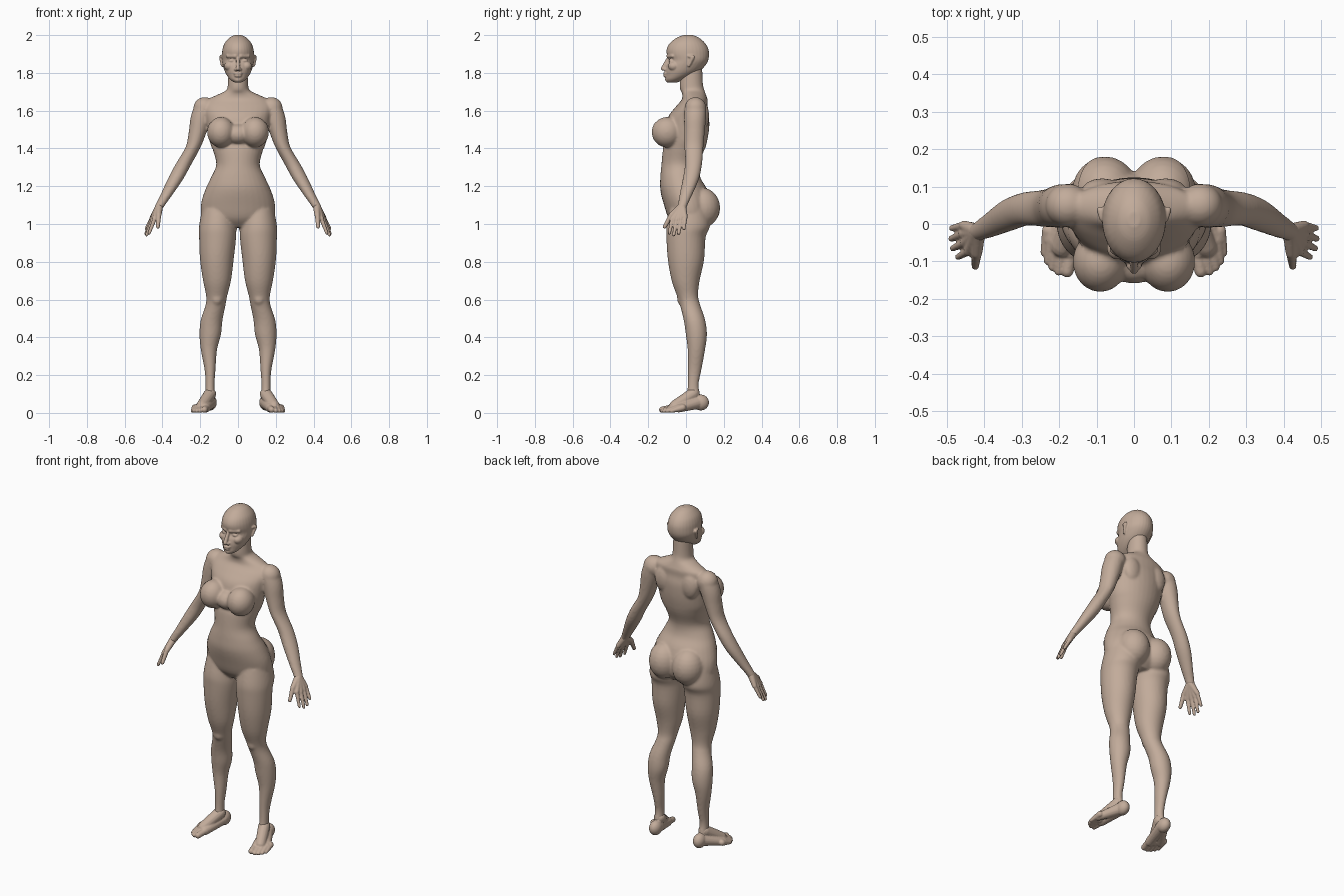
import bpy, bmesh, math
from mathutils import Vector

skin = bpy.data.materials.new("skin")
skin.diffuse_color = (0.54, 0.41, 0.325, 1)


def bridge(bm, rings):
    """Closed tube through rings of points."""
    rings = [[bm.verts.new(p) for p in ring] for ring in rings]
    n = len(rings[0])
    for a, b in zip(rings, rings[1:]):
        for k in range(n):
            bm.faces.new((a[k], a[(k + 1) % n], b[(k + 1) % n], b[k]))
    bm.faces.new(rings[0])
    bm.faces.new(rings[-1])


def smooth_rows(rows, steps=4):
    """Catmull-Rom interpolation of cross-section rows."""
    out = []
    for i in range(len(rows) - 1):
        a, b, c, d = rows[max(i - 1, 0)], rows[i], rows[i + 1], rows[min(i + 2, len(rows) - 1)]
        for k in range(steps):
            t = k / steps
            out.append([0.5 * (2 * q + (r - p) * t + (2 * p - 5 * q + 4 * r - s) * t * t
                               + (3 * q - p - 3 * r + s) * t ** 3)
                        for p, q, r, s in zip(a, b, c, d)])
    return out + [rows[-1]]


def loft(bm, rows, sides=(1, -1), n=32):
    """Horizontal ellipses, rows of (z, centre x, centre y, half width, half depth)."""
    turn = [(math.cos(2 * math.pi * k / n), math.sin(2 * math.pi * k / n)) for k in range(n)]
    for s in sides:
        bridge(bm, [[(s * (x + w * c), y + d * e, z) for c, e in turn] for z, x, y, w, d in rows])


def ball(bm, c, r, sides=(1, -1)):
    arcs = [math.radians(a) for a in range(-84, 85, 14)]
    loft(bm, [(c[2] + r[2] * math.sin(a), c[0], c[1], r[0] * math.cos(a), r[1] * math.cos(a))
              for a in arcs], sides, 24)


def limb(bm, a, b, r0, r1, sides=(1, -1), n=14):
    """Tapered rod with round ends from a to b."""
    for s in sides:
        p, q = Vector((s * a[0], a[1], a[2])), Vector((s * b[0], b[1], b[2]))
        axis = (q - p).normalized()
        u = axis.orthogonal().normalized()
        v = axis.cross(u)
        rings = []
        for end, r, angles in ((p, r0, (-80, -55, -28, 0)), (q, r1, (0, 28, 55, 80))):
            for t in map(math.radians, angles):
                mid, rad = end + axis * r * math.sin(t), r * math.cos(t)
                rings.append([mid + rad * (u * math.cos(2 * math.pi * k / n)
                                           + v * math.sin(2 * math.pi * k / n)) for k in range(n)])
        bridge(bm, rings)


def add_object(name, bm):
    me = bpy.data.meshes.new(name)
    bm.to_mesh(me)
    bm.free()
    me.materials.append(skin)
    me.polygons.foreach_set("use_smooth", [True] * len(me.polygons))
    ob = bpy.data.objects.new(name, me)
    bpy.context.collection.objects.link(ob)
    return ob


def fuse(name, bm, voxel, iterations):
    """Melt overlapping parts into one smooth skin."""
    bmesh.ops.recalc_face_normals(bm, faces=bm.faces[:])
    ob = add_object(name, bm)
    mod = ob.modifiers.new("fuse", 'REMESH')
    mod.mode = 'VOXEL'
    mod.voxel_size = voxel
    mod.use_smooth_shade = True
    mod = ob.modifiers.new("soften", 'SMOOTH')
    mod.factor = 0.5
    mod.iterations = iterations
    dg = bpy.context.evaluated_depsgraph_get()
    me = bpy.data.meshes.new_from_object(ob.evaluated_get(dg))
    ob.modifiers.clear()
    ob.data = me
    me.materials.clear()
    me.materials.append(skin)
    return ob


# body: neck and trunk
bm = bmesh.new()
loft(bm, smooth_rows([
    (1.83, 0, .03, .050, .056), (1.74, 0, .028, .054, .062), (1.71, 0, .033, .060, .064),
    (1.695, 0, .04, .085, .062), (1.675, 0, .045, .13, .064), (1.655, 0, .045, .165, .07),
    (1.62, 0, .03, .182, .085), (1.57, 0, .015, .172, .108), (1.50, 0, .005, .16, .115),
    (1.44, 0, .0, .149, .11), (1.395, 0, -.012, .134, .11), (1.315, 0, -.03, .115, .10),
    (1.247, 0, -.03, .143, .106), (1.183, 0, -.012, .173, .124), (1.103, 0, .01, .196, .125),
    (1.03, 0, .02, .185, .11), (.985, 0, .02, .10, .07)]), sides=(1,))
# bust, shoulder blades, shoulders and buttocks
ball(bm, (.09, -.10, 1.487), (.072, .08, .08))
ball(bm, (0, -.09, 1.475), (.07, .068, .055), (1,))
ball(bm, (.085, .088, 1.575), (.055, .034, .075))
ball(bm, (.177, .05, 1.612), (.06, .058, .06))
ball(bm, (.078, .085, 1.085), (.088, .094, .105))
# arms
loft(bm, smooth_rows([
    (1.65, .165, .05, .04, .04), (1.623, .178, .05, .052, .055), (1.565, .195, .048, .056, .058),
    (1.485, .214, .045, .047, .054), (1.406, .238, .042, .040, .050), (1.316, .289, .04, .042, .045),
    (1.236, .332, .025, .041, .043), (1.156, .378, .0, .032, .034), (1.10, .412, -.018, .026, .026),
    (1.08, .422, -.022, .023, .024)]))
# legs and kneecaps
loft(bm, smooth_rows([
    (1.08, .105, .015, .085, .10), (.99, .108, .012, .098, .115), (.93, .108, .0, .098, .104),
    (.81, .112, .0, .089, .096), (.70, .111, -.002, .074, .074), (.62, .113, .008, .056, .056),
    (.57, .119, .022, .053, .054), (.49, .14, .045, .058, .057), (.414, .147, .055, .057, .056),
    (.334, .154, .055, .043, .046), (.228, .148, .046, .029, .036), (.15, .148, .038, .024, .029),
    (.09, .148, .04, .026, .036), (.07, .148, .04, .024, .034)]))
ball(bm, (.112, -.018, .605), (.032, .03, .038))
body = fuse("body", bm, .007, 7)

# head: skull and jaw
bm = bmesh.new()
loft(bm, smooth_rows([
    (2.001, 0, .012, .015, .02), (1.988, 0, .01, .043, .056), (1.96, 0, .008, .069, .091),
    (1.93, 0, .008, .081, .109), (1.90, 0, .01, .085, .112), (1.868, 0, .014, .085, .104),
    (1.84, 0, .0, .080, .103), (1.81, 0, -.018, .071, .091), (1.785, 0, -.038, .058, .070),
    (1.765, 0, -.06, .042, .048), (1.75, 0, -.072, .022, .028)]), sides=(1,))
# brows, eyes, nose, cheeks, lips, chin and ears
limb(bm, (.014, -.092, 1.889), (.055, -.070, 1.889), .012, .010)
ball(bm, (.034, -.078, 1.864), (.018, .013, .009))
limb(bm, (0, -.094, 1.876), (0, -.122, 1.823), .009, .012, (1,))
ball(bm, (.012, -.111, 1.818), (.009, .011, .008))
ball(bm, (.045, -.063, 1.836), (.028, .032, .026))
ball(bm, (0, -.109, 1.797), (.024, .012, .007), (1,))
ball(bm, (0, -.107, 1.784), (.020, .013, .007), (1,))
ball(bm, (0, -.090, 1.765), (.022, .021, .017), (1,))
limb(bm, (.090, .035, 1.880), (.084, .015, 1.838), .010, .007)
limb(bm, (.091, .038, 1.885), (.086, .014, 1.888), .009, .007)
fuse("head", bm, .004, 3)

# hands: palm bones, fingers and thumb
bm = bmesh.new()
wrist = (.416, -.020, 1.095)
for knuckle, tip in [((.442, -.073, 1.025), (.470, -.088, .952)), ((.452, -.050, 1.02), (.484, -.065, .942)),
                     ((.456, -.026, 1.025), (.488, -.039, .948)), ((.454, -.004, 1.035), (.486, -.011, .975))]:
    limb(bm, wrist, knuckle, .021, .0135)
    limb(bm, knuckle, tip, .0115, .0085)
limb(bm, wrist, (.420, -.078, 1.047), .02, .015)
limb(bm, (.420, -.078, 1.047), (.424, -.113, .985), .014, .010)
fuse("hands", bm, .004, 2)

# feet: heel, instep, edges and toes
bm = bmesh.new()
ball(bm, (.146, .078, .055), (.034, .044, .042))
limb(bm, (.148, .038, .10), (.192, -.060, .036), .033, .030)
limb(bm, (.148, .065, .055), (.222, -.040, .023), .034, .021)
limb(bm, (.146, .065, .055), (.172, -.072, .026), .034, .025)
for x, y, r in [(.178, -.126, .017), (.201, -.126, .012), (.218, -.115, .011),
                (.231, -.099, .0105), (.240, -.077, .010)]:
    limb(bm, (x - .012, y + .06, .028), (x, y, r), .018, r)
fuse("feet", bm, .004, 2)


def garment(name, planes):
    """Thin shell cut from the body by planes (point, outward normal)."""
    bm = bmesh.new()
    bm.from_mesh(body.data)
    for co, no in planes:
        bmesh.ops.bisect_plane(bm, geom=bm.verts[:] + bm.edges[:] + bm.faces[:],
                               plane_co=co, plane_no=no, clear_outer=True)
    bm.normal_update()
    for v in bm.verts:
        v.co += v.normal * .002
    add_object(name, bm)


# bandeau top and briefs
garment("bandeau", [((0, 0, 1.54), (0, 0, 1)), ((0, 0, 1.40), (0, 0, -1)),
                    ((.16, 0, 0), (1, 0, 0)), ((-.16, 0, 0), (-1, 0, 0))])
garment("briefs", [((0, 0, 1.18), (0, -.1, 1)), ((.025, 0, .98), (.8, 0, -.6)),
                   ((-.025, 0, .98), (-.8, 0, -.6))])
